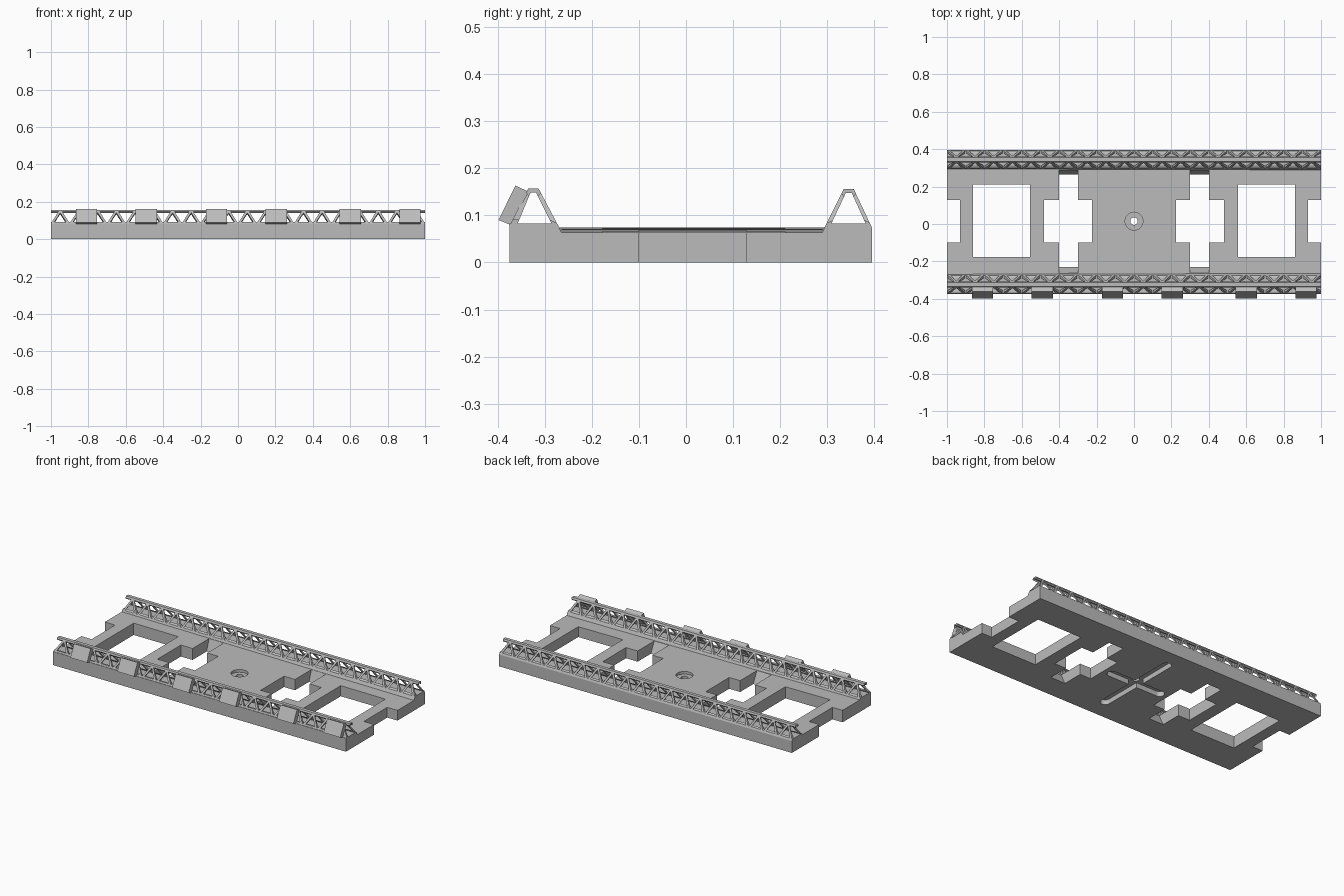
import bpy
import bmesh
import math

if "Cube" in bpy.data.objects:
    bpy.data.objects.remove(bpy.data.objects["Cube"], do_unlink=True)

grey = bpy.data.materials.new("plain grey")
grey.use_nodes = True
grey.diffuse_color = (0.5, 0.5, 0.5, 1)
grey.node_tree.nodes["Principled BSDF"].inputs["Base Color"].default_value = (0.5, 0.5, 0.5, 1)


def prism(bm, ends):
    """Solid between two matching loops of points."""
    a, b = [[bm.verts.new(p) for p in loop] for loop in ends]
    n = len(a)
    bm.faces.new(a)
    bm.faces.new(b[::-1])
    for i in range(n):
        j = (i + 1) % n
        bm.faces.new((a[j], a[i], b[i], b[j]))


def finish(bm, name):
    bmesh.ops.recalc_face_normals(bm, faces=bm.faces)
    mesh = bpy.data.meshes.new(name)
    bm.to_mesh(mesh)
    bm.free()
    mesh.materials.append(grey)
    ob = bpy.data.objects.new(name, mesh)
    bpy.context.collection.objects.link(ob)
    return ob


def along_x(bm, profile, x0, x1):
    prism(bm, [[(x, y, z) for y, z in profile] for x in (x0, x1)])


def cut(target, bm):
    cutter = finish(bm, "cutter")
    mod = target.modifiers.new("cut", 'BOOLEAN')
    mod.operation = 'DIFFERENCE'
    mod.solver = 'EXACT'
    mod.object = cutter
    bpy.context.view_layer.objects.active = target
    bpy.ops.object.modifier_apply(modifier=mod.name)
    bpy.data.objects.remove(cutter, do_unlink=True)


def cut_box(target, x0, x1, y0, y1, z0=-0.1, z1=0.2):
    bm = bmesh.new()
    along_x(bm, [(y0, z0), (y1, z0), (y1, z1), (y0, z1)], x0, x1)
    cut(target, bm)


def cut_round(target, x, y, r, z0, z1):
    bm = bmesh.new()
    loops = []
    for z in (z0, z1):
        loops.append([(x + r * math.cos(k * math.tau / 32), y + r * math.sin(k * math.tau / 32), z)
                      for k in range(32)])
    prism(bm, loops)
    cut(target, bm)


# Deck: a shallow trough whose floor tilts slightly along its length
MID = 0.015


def deck_section(x, floor):
    yz = [(-0.375, 0), (0.395, 0), (0.395, 0.073), (0.39, 0.083), (0.299, 0.083),
          (0.29 + (floor - 0.065) / 2, floor), (-0.264 - (floor - 0.063) / 2, floor),
          (-0.274, 0.083), (-0.375, 0.083)]
    return [(x, y, z) for y, z in yz]


bm = bmesh.new()
prism(bm, [deck_section(-1, 0.074), deck_section(1, 0.063)])
deck = finish(bm, "deck")

# Openings, repeated on both halves
for s in (-1, 1):
    cut_box(deck, *sorted((s * 0.555, s * 0.86)), -0.177, 0.21)
    cut_box(deck, *sorted((s * 0.93, s * 1.1)), -0.1, 0.128)
    cut_box(deck, *sorted((s * 0.225, s * 0.48)), -0.1, 0.128)
    bm = bmesh.new()
    slot = [(-0.224, -0.01), (0.261, -0.01), (0.293, 0.08), (-0.268, 0.08)]
    along_x(bm, slot, *sorted((s * 0.3, s * 0.4)))
    cut(deck, bm)

# Cross-shaped recess with rounded ends under the deck
HALF_W = 0.028
for hx, hy in ((0.17, HALF_W), (HALF_W, 0.26)):
    cut_box(deck, -hx, hx, MID - hy, MID + hy, -0.1, 0.03)
for s in (-1, 1):
    cut_round(deck, s * 0.17, MID, HALF_W, -0.1, 0.03)
    cut_round(deck, 0, MID + s * 0.26, HALF_W, -0.1, 0.03)

# Counterbored centre hole
cut_round(deck, 0, MID, 0.048, 0.052, 0.2)
cut_round(deck, 0, MID, 0.02, -0.1, 0.2)


# Lattice rails: two leaning truss panels joined by a top cap
def lerp(p, q, t):
    return tuple(a + (b - a) * t for a, b in zip(p, q))


def truss_panel(bm, leg, bays=20, bar=0.014):
    out_base, out_top, in_top, in_base = leg

    def piece(quad):
        prism(bm, [[(x, *lerp(base, top, t)) for x, t in quad]
                   for base, top in ((out_base, out_top), (in_base, in_top))])

    for t0, t1 in ((0, 0.14), (0.88, 1)):
        piece([(-1, t0), (1, t0), (1, t1), (-1, t1)])
    step = 2 / bays
    for i in range(bays):
        x = -1 + i * step
        mid, end = x + step / 2, x + step
        piece([(x, 0.05), (x + bar, 0.05), (mid + bar / 2, 0.95), (mid - bar / 2, 0.95)])
        piece([(end - bar, 0.05), (end, 0.05), (mid + bar / 2, 0.95), (mid - bar / 2, 0.95)])


rails = {
    "front_rail": ([(-0.373, 0.081), (-0.335, 0.157), (-0.33, 0.148), (-0.358, 0.081)],
                   [(-0.268, 0.072), (-0.313, 0.157), (-0.318, 0.148), (-0.285, 0.081)]),
    "rear_rail": ([(0.395, 0.073), (0.356, 0.156), (0.352, 0.147), (0.382, 0.081)],
                  [(0.293, 0.072), (0.335, 0.156), (0.339, 0.147), (0.308, 0.081)]),
}
for name, (a, b) in rails.items():
    bm = bmesh.new()
    truss_panel(bm, a)
    truss_panel(bm, b)
    along_x(bm, [a[1], b[1], b[2], a[2]], -1, 1)
    finish(bm, name)

# Slanted plates leaning on the front rail
tilted = [(-0.398, 0.09), (-0.362, 0.163), (-0.334, 0.15), (-0.371, 0.079)]
for i, x in enumerate((-0.81, -0.49, -0.115, 0.205, 0.6, 0.92)):
    bm = bmesh.new()
    along_x(bm, tilted, x - 0.057, x + 0.057)
    finish(bm, f"front_plate_{i + 1}")
